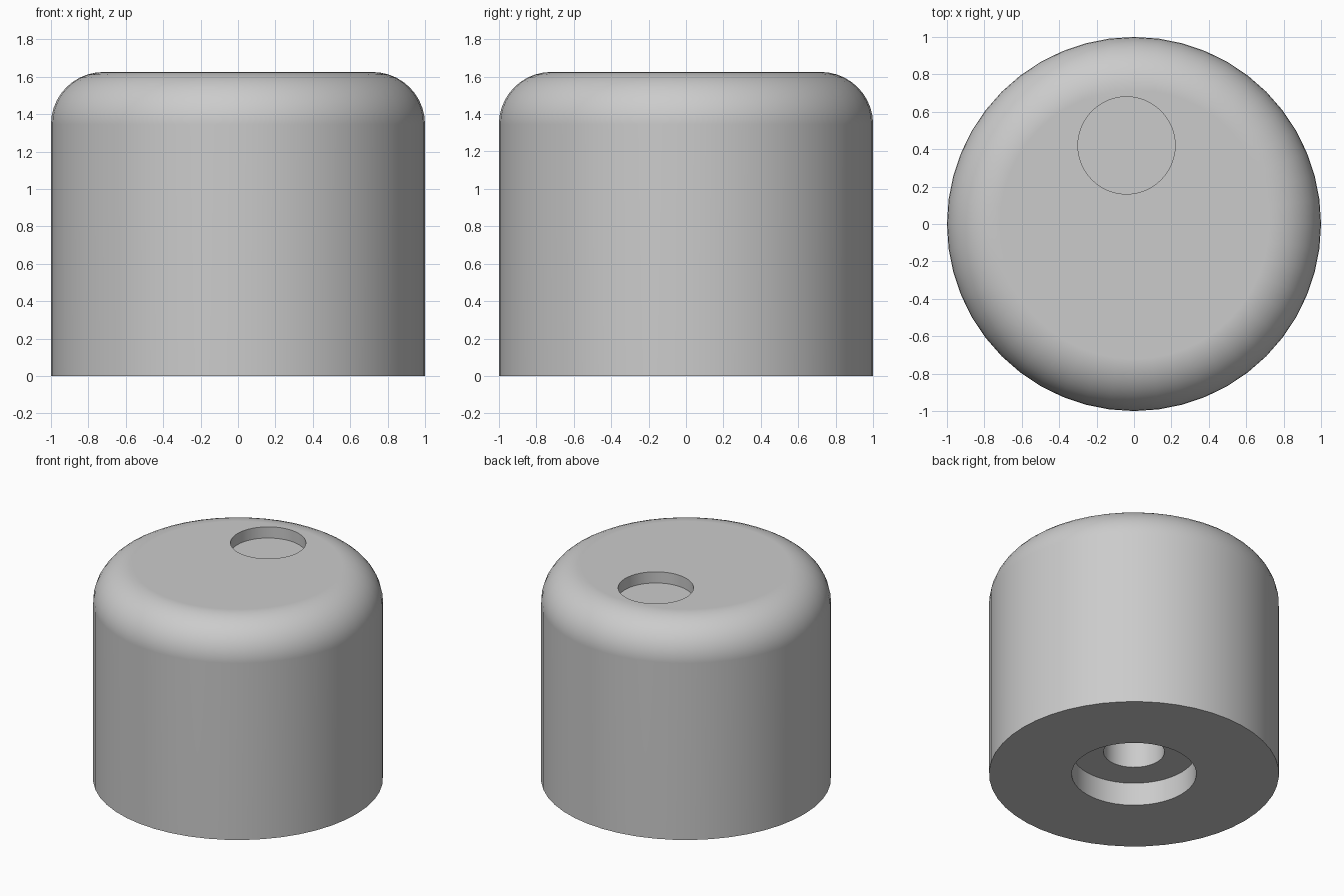
import bpy, bmesh
from math import sin, cos, pi, radians

SEGMENTS = 48
HEIGHT, RADIUS, FILLET = 1.625, 1.0, 0.28

cube = bpy.data.objects.get("Cube")
if cube:
    bpy.data.objects.remove(cube, do_unlink=True)

# Single grey material
grey = bpy.data.materials.new("plain grey")
grey.use_nodes = True
colour = (0.6, 0.6, 0.6, 1)
grey.diffuse_color = colour
grey.node_tree.nodes["Principled BSDF"].inputs["Base Color"].default_value = colour


def turned(name, profile, centre=(0, 0)):
    """Revolve a (radius, z) profile about z and close both ends with discs."""
    bm = bmesh.new()
    angles = [2 * pi * i / SEGMENTS for i in range(SEGMENTS)]
    rings = [[bm.verts.new((r * cos(a), r * sin(a), z)) for a in angles]
             for r, z in profile]
    for low, high in zip(rings, rings[1:]):
        for i in range(SEGMENTS):
            j = (i + 1) % SEGMENTS
            bm.faces.new((low[i], low[j], high[j], high[i]))
    bm.faces.new(rings[0])
    bm.faces.new(rings[-1])
    bmesh.ops.recalc_face_normals(bm, faces=bm.faces)
    mesh = bpy.data.meshes.new(name)
    bm.to_mesh(mesh)
    bm.free()
    mesh.materials.append(grey)
    obj = bpy.data.objects.new(name, mesh)
    obj.location = (*centre, 0)
    bpy.context.collection.objects.link(obj)
    return obj


# Knob body: shaft bore, wider recess in the base, wall, rounded shoulder
profile = [(0.21, 1.0), (0.21, 0.175), (0.43, 0.175), (0.43, 0), (RADIUS, 0)]
for i in range(11):
    a = pi / 2 * i / 10
    profile.append((RADIUS - FILLET * (1 - cos(a)),
                    HEIGHT - FILLET * (1 - sin(a))))
body = turned("knob_body", profile)

# Round finger dimple sunk into the top
cutter = turned("dimple_cutter", [(0.26, HEIGHT - 0.085), (0.26, HEIGHT + 0.2)],
                (-0.04, 0.42))
cutter.hide_render = True
cut = body.modifiers.new("finger dimple", 'BOOLEAN')
cut.operation = 'DIFFERENCE'
cut.solver = 'EXACT'
cut.object = cutter

bpy.ops.object.select_all(action='DESELECT')
body.select_set(True)
bpy.context.view_layer.objects.active = body
bpy.ops.object.modifier_apply(modifier=cut.name)
bpy.data.objects.remove(cutter, do_unlink=True)

# Smooth wall and shoulder, crisp rims, level top
bpy.ops.object.shade_smooth_by_angle(angle=radians(30))
normals = body.modifiers.new("level top", 'WEIGHTED_NORMAL')
normals.keep_sharp = True
